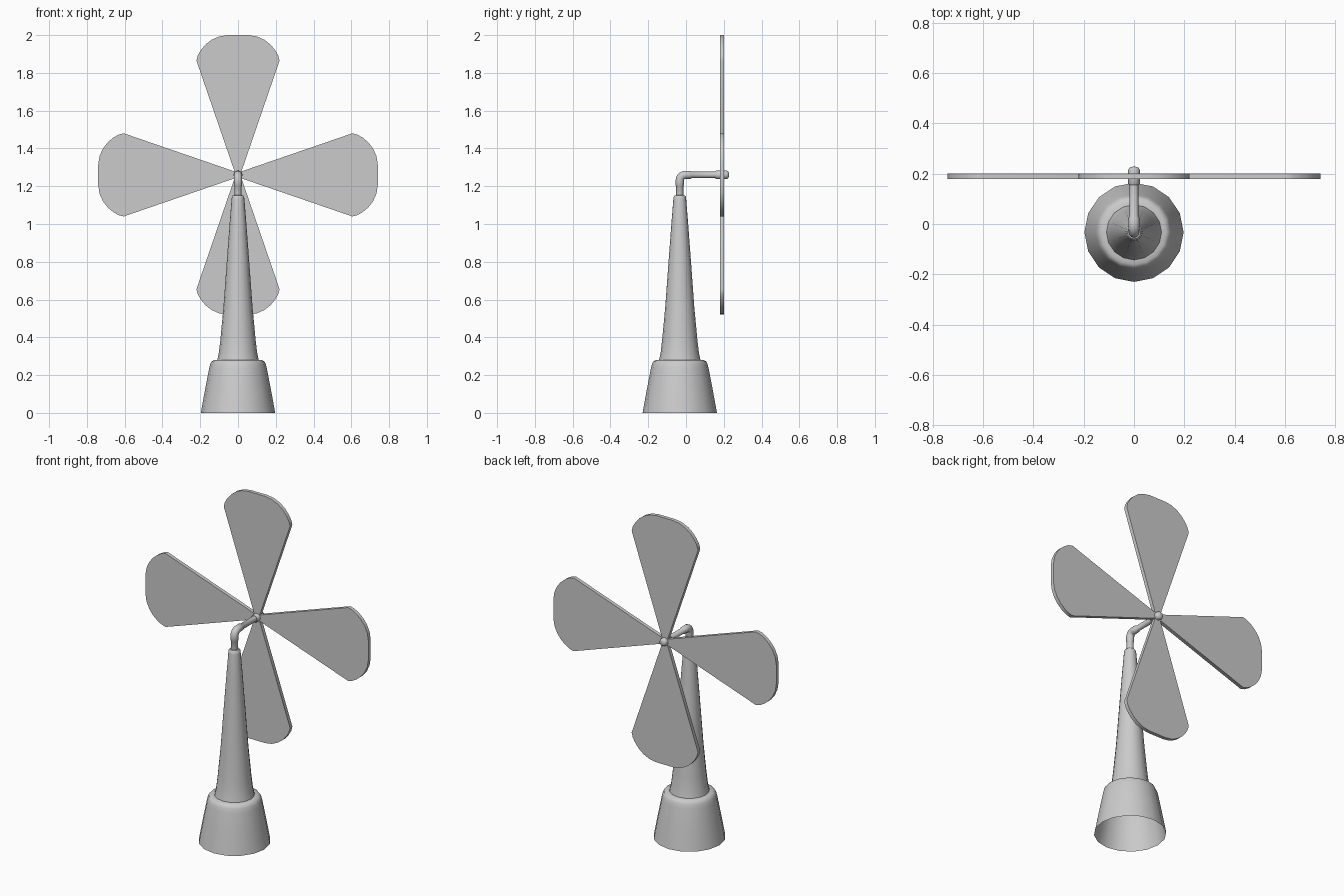
import bpy, bmesh, math
from mathutils import Matrix, Vector

if "Cube" in bpy.data.objects:
    bpy.data.objects.remove(bpy.data.objects["Cube"])

CY = -0.033      # tower axis in y
HZ = 1.26        # rotor axis height


def finish(name, bm, smooth=True):
    mesh = bpy.data.meshes.new(name)
    bm.to_mesh(mesh)
    bm.free()
    ob = bpy.data.objects.new(name, mesh)
    bpy.context.collection.objects.link(ob)
    if smooth:
        shade(ob)
    return ob


def shade(ob):
    bpy.ops.object.select_all(action='DESELECT')
    ob.select_set(True)
    bpy.context.view_layer.objects.active = ob
    bpy.ops.object.shade_smooth_by_angle(angle=math.radians(40))


def lathe(name, profile, matrix, sides=16):
    """Revolve (radius, height) points about local z; a radius of 0 closes the end."""
    bm = bmesh.new()
    verts = [bm.verts.new((r, 0, z)) for r, z in profile]
    edges = [bm.edges.new(p) for p in zip(verts, verts[1:])]
    bmesh.ops.spin(bm, geom=verts + edges, cent=(0, 0, 0), axis=(0, 0, 1),
                   angle=math.tau, steps=sides, use_duplicate=False)
    bmesh.ops.remove_doubles(bm, verts=bm.verts, dist=1e-4)
    bmesh.ops.recalc_face_normals(bm, faces=bm.faces)
    # spun shells open at the bottom must still face outward
    f = max(bm.faces, key=lambda f: Vector(f.calc_center_median()[:2]).length)
    if f.normal.xy.dot(f.calc_center_median().xy) < 0:
        bmesh.ops.reverse_faces(bm, faces=bm.faces)
    bmesh.ops.transform(bm, matrix=matrix, verts=bm.verts)
    return finish(name, bm)


# Flared base, open underneath
lathe("base", [(0.197, 0), (0.175, 0.12), (0.153, 0.235), (0.147, 0.258), (0.14, 0.272),
               (0.128, 0.279), (0.105, 0.28)], Matrix.Translation((0, CY, 0)))

# Tapering tower
lathe("tower", [(0.11, 0.278), (0.101, 0.32), (0.093, 0.39), (0.077, 0.56), (0.058, 0.82),
                (0.043, 1.02), (0.034, 1.13), (0.032, 1.144), (0.026, 1.152), (0, 1.153)],
      Matrix.Translation((0, CY, 0)))

# Bent axle pipe, a little thicker at the elbow
R = 0.03
path = [(CY, 1.14, 0.019), (CY, 1.2, 0.019), (CY, 1.205, 0.022)]
for i in range(6):
    a = math.pi - i * math.pi / 10
    path.append((CY + R + R * math.cos(a), HZ - R + R * math.sin(a), 0.022))
path += [(0.025, HZ, 0.021), (0.03, HZ, 0.017), (0.17, HZ, 0.017)]
curve = bpy.data.curves.new("axle_pipe", 'CURVE')
curve.dimensions = '3D'
curve.bevel_depth = 1.0
curve.bevel_resolution = 4
curve.use_fill_caps = True
spline = curve.splines.new('POLY')
spline.points.add(len(path) - 1)
for p, (y, z, r) in zip(spline.points, path):
    p.co = (0, y, z, 1)
    p.radius = r
axle = bpy.data.objects.new("axle_pipe", curve)
bpy.context.collection.objects.link(axle)
bpy.ops.object.select_all(action='DESELECT')
axle.select_set(True)
bpy.context.view_layer.objects.active = axle
bpy.ops.object.convert(target='MESH')
shade(bpy.context.view_layer.objects.active)

# Hub along +y with a rounded end
lathe("hub", [(0, 0.155), (0.019, 0.155), (0.023, 0.16), (0.023, 0.214), (0.019, 0.223),
              (0.011, 0.227), (0, 0.228)],
      Matrix.Translation((0, 0, HZ)) @ Matrix.Rotation(-math.pi / 2, 4, 'X'))

# Four flat blades
half = [(0.012, 0.0), (0.22, 0.605), (0.213, 0.632), (0.197, 0.66), (0.172, 0.69),
        (0.14, 0.715), (0.1, 0.733), (0.055, 0.74)]
outline = half + [(-x, z) for x, z in reversed(half)]
for k in range(4):
    bm = bmesh.new()
    face = bm.faces.new([bm.verts.new((x, 0.179, z)) for x, z in outline])
    ext = bmesh.ops.extrude_face_region(bm, geom=[face], use_keep_orig=True)
    moved = [v for v in ext["geom"] if isinstance(v, bmesh.types.BMVert)]
    bmesh.ops.translate(bm, vec=(0, 0.022, 0), verts=moved)
    bmesh.ops.recalc_face_normals(bm, faces=bm.faces)
    bmesh.ops.transform(bm, verts=bm.verts, matrix=Matrix.Translation((0, 0, HZ))
                        @ Matrix.Rotation(k * math.pi / 2, 4, 'Y'))
    finish(f"blade_{k + 1}", bm)
